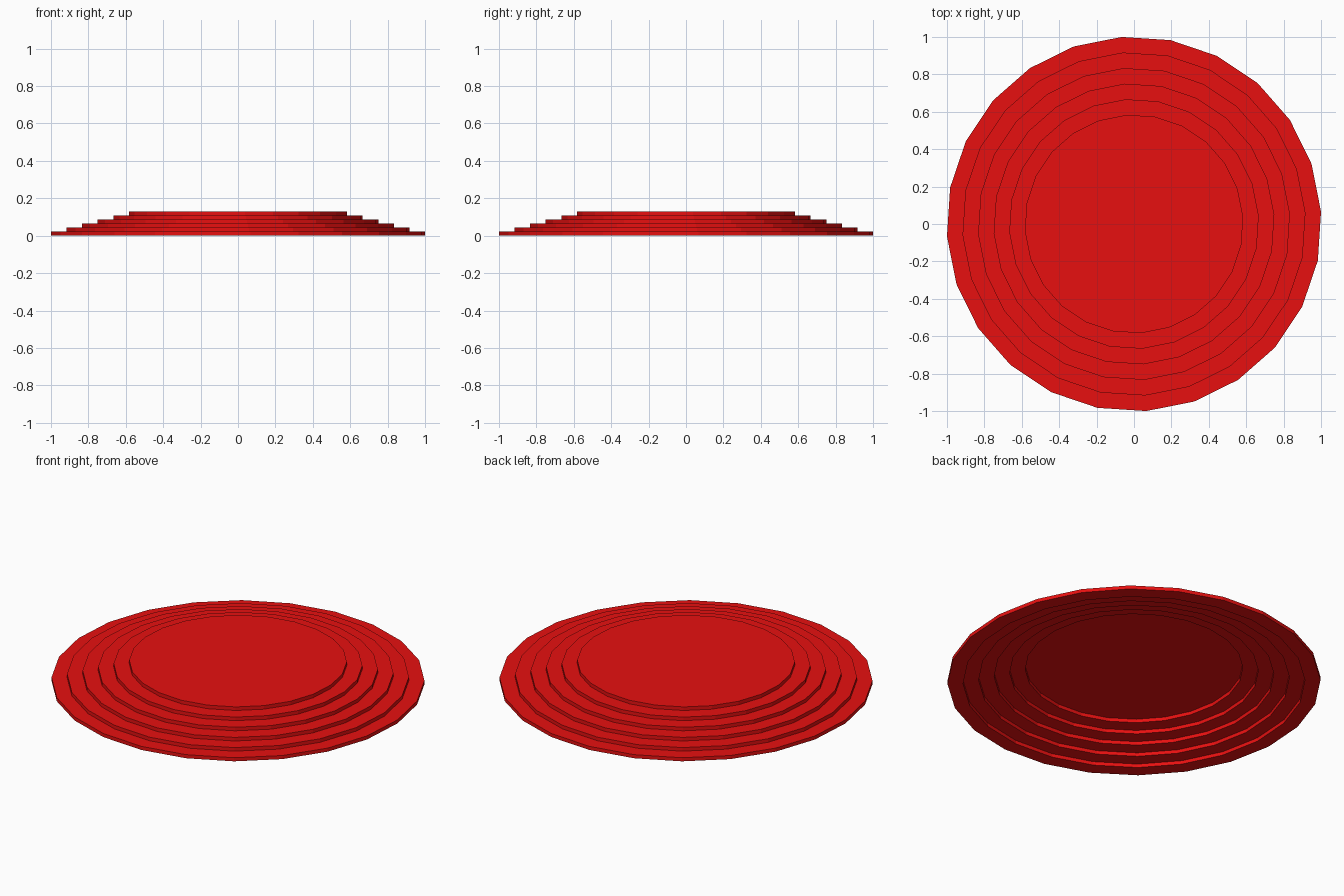
import bpy, bmesh, math

if "Cube" in bpy.data.objects:
    bpy.data.objects.remove(bpy.data.objects["Cube"])

TIERS = 6
SIDES = 24
PHASE = math.radians(3.75)
R = 1 / math.cos(PHASE)      # outer radius so the width is exactly 2
H = 0.128 / TIERS            # height of one step

red = bpy.data.materials.new("red")
red.diffuse_color = (0.8, 0.005, 0.005, 1)
red.use_nodes = True
red.node_tree.nodes["Principled BSDF"].inputs["Base Color"].default_value = red.diffuse_color


def loop(bm, r, z):
    return [bm.verts.new((r * math.cos(PHASE + math.tau * k / SIDES),
                          r * math.sin(PHASE + math.tau * k / SIDES), z))
            for k in range(SIDES)]


def bridge(bm, a, b):
    for k in range(SIDES):
        n = (k + 1) % SIDES
        bm.faces.new((a[k], a[n], b[n], b[k]))


def make_tier(name, outer, inner, z):
    """Flat ring with a square section, or a solid disc when inner is 0."""
    bm = bmesh.new()
    low, high = loop(bm, outer, z), loop(bm, outer, z + H)
    bridge(bm, low, high)
    if inner:
        in_low, in_high = loop(bm, inner, z), loop(bm, inner, z + H)
        bridge(bm, high, in_high)
        bridge(bm, in_high, in_low)
        bridge(bm, in_low, low)
    else:
        bm.faces.new(high)
        bm.faces.new(low[::-1])
    bmesh.ops.recalc_face_normals(bm, faces=bm.faces)
    mesh = bpy.data.meshes.new(name)
    bm.to_mesh(mesh)
    bm.free()
    mesh.materials.append(red)
    bpy.context.collection.objects.link(bpy.data.objects.new(name, mesh))


# Hollow stepped rings, each one resting on the inner edge of the one below
for i in range(TIERS - 1):
    make_tier(f"step_ring_{i + 1}", R * (1 - i / 12), R * (1 - (i + 1) / 12), i * H)

# Closed top disc
make_tier("top_disc", R * (1 - (TIERS - 1) / 12), 0, (TIERS - 1) * H)
